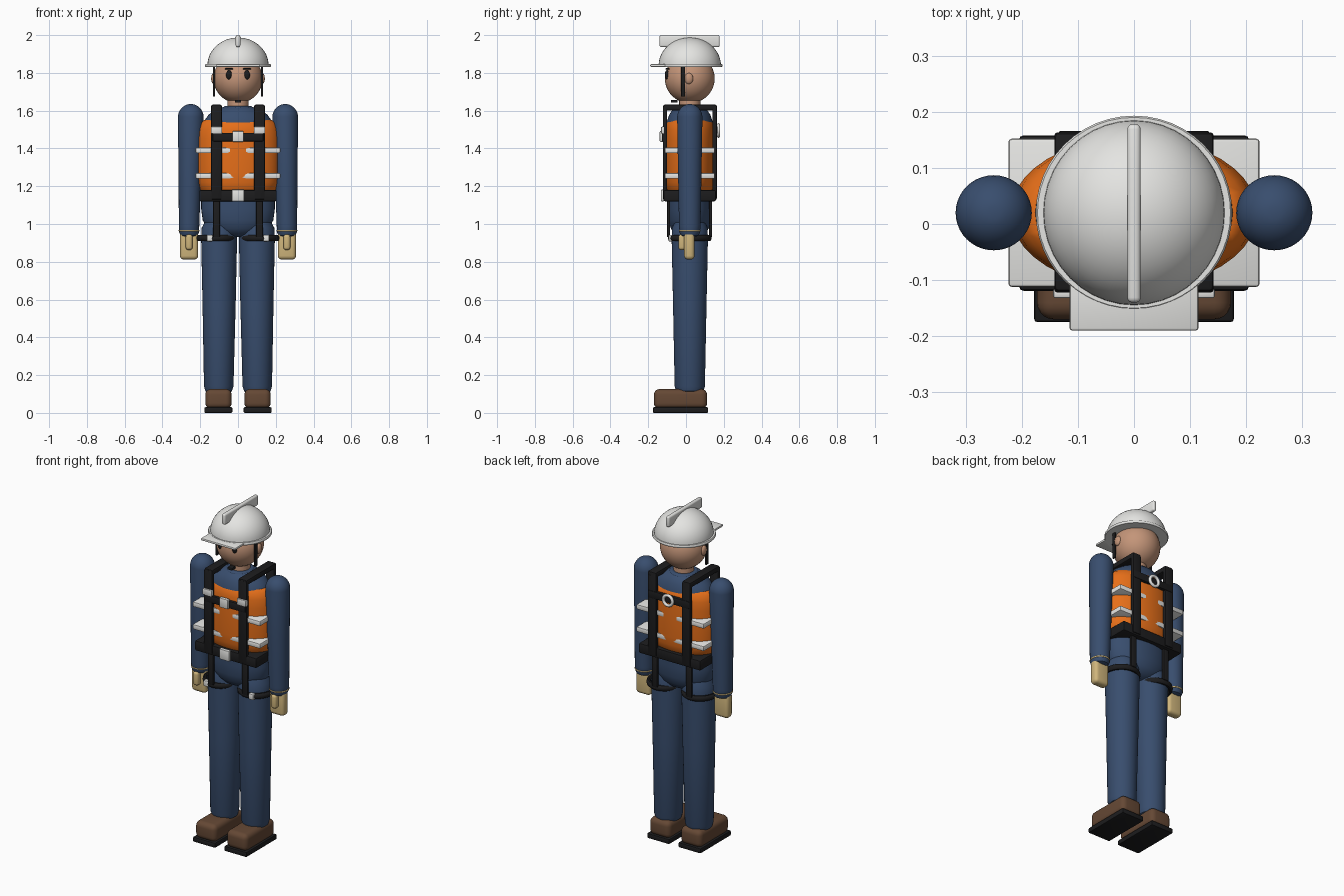
import bpy, bmesh, math
from mathutils import Matrix, Vector

cube = bpy.data.objects.get("Cube")
if cube:
    bpy.data.objects.remove(cube, do_unlink=True)


def material(name, *rgb):
    m = bpy.data.materials.new(name)
    m.use_nodes = True
    m.diffuse_color = (*rgb, 1)
    bsdf = m.node_tree.nodes["Principled BSDF"]
    bsdf.inputs["Base Color"].default_value = (*rgb, 1)
    bsdf.inputs["Roughness"].default_value = 0.7
    return m


NAVY = material("navy cloth", 0.04, 0.075, 0.155)
ORANGE = material("safety orange", 0.8, 0.16, 0.01)
WHITE = material("white", 0.78, 0.78, 0.76)
BLACK = material("black webbing", 0.012, 0.012, 0.013)
SKIN = material("skin", 0.55, 0.3, 0.19)
TAN = material("tan leather", 0.62, 0.46, 0.2)
BROWN = material("brown leather", 0.13, 0.065, 0.035)
CY = 0.02  # depth of the body axis


def finish(name, bm, mat):
    bmesh.ops.recalc_face_normals(bm, faces=bm.faces)
    mesh = bpy.data.meshes.new(name)
    bm.to_mesh(mesh)
    bm.free()
    mesh.materials.append(mat)
    obj = bpy.data.objects.new(name, mesh)
    bpy.context.collection.objects.link(obj)
    bpy.ops.object.select_all(action='DESELECT')
    obj.select_set(True)
    bpy.context.view_layer.objects.active = obj
    bpy.ops.object.shade_smooth_by_angle(angle=math.radians(40))
    return obj


def box(name, mat, x, y, z, bevel=0.005, segments=2):
    """Box from (min, max) ranges with rounded edges."""
    bm = bmesh.new()
    bmesh.ops.create_cube(bm, size=1)
    for v in bm.verts:
        v.co = Vector([r[0] + (c + 0.5) * (r[1] - r[0]) for r, c in zip((x, y, z), v.co)])
    if bevel:
        bmesh.ops.bevel(bm, geom=bm.edges[:], offset=bevel, segments=segments,
                        profile=0.5, affect='EDGES')
    return finish(name, bm, mat)


def ball(name, mat, center, radii, top_half=False):
    bm = bmesh.new()
    bmesh.ops.create_uvsphere(bm, u_segments=40, v_segments=24, radius=1)
    if top_half:
        bmesh.ops.bisect_plane(bm, geom=bm.verts[:] + bm.edges[:] + bm.faces[:], dist=1e-4,
                               plane_co=(0, 0, 0), plane_no=(0, 0, -1), clear_outer=True)
        bmesh.ops.holes_fill(bm, edges=[e for e in bm.edges if e.is_boundary])
    bmesh.ops.transform(bm, verts=bm.verts,
                        matrix=Matrix.Translation(center) @ Matrix.Diagonal((*radii, 1)))
    return finish(name, bm, mat)


def stack(name, mat, rings, n=40):
    """Elliptical rings (z, rx, ry, cx) skinned from bottom to top."""
    bm = bmesh.new()
    loops = []
    for z, rx, ry, cx in rings:
        loops.append([bm.verts.new((cx + rx * math.cos(2 * math.pi * i / n),
                                    CY + ry * math.sin(2 * math.pi * i / n), z))
                      for i in range(n)])
    for a, b in zip(loops, loops[1:]):
        for i in range(n):
            bm.faces.new((a[i], a[(i + 1) % n], b[(i + 1) % n], b[i]))
    bm.faces.new(loops[0][::-1])
    bm.faces.new(loops[-1])
    return finish(name, bm, mat)


def ring(name, mat, center, major, minor, scale=(1, 1, 1), upright=False, n=40, m=10):
    bm = bmesh.new()
    grid = []
    for i in range(n):
        a = 2 * math.pi * i / n
        grid.append([])
        for j in range(m):
            b = 2 * math.pi * j / m
            r = major + minor * math.cos(b)
            grid[-1].append(bm.verts.new((r * math.cos(a) * scale[0], r * math.sin(a) * scale[1],
                                          minor * math.sin(b) * scale[2])))
    for i in range(n):
        for j in range(m):
            k, l = (i + 1) % n, (j + 1) % m
            bm.faces.new((grid[i][j], grid[k][j], grid[k][l], grid[i][l]))
    turn = Matrix.Rotation(math.pi / 2, 4, 'X') if upright else Matrix()
    bmesh.ops.transform(bm, verts=bm.verts, matrix=Matrix.Translation(center) @ turn)
    return finish(name, bm, mat)


def span(side, a, b):
    return tuple(sorted((side * a, side * b)))


# Head and neck
ball("head", SKIN, (0, CY, 1.77), (0.13, 0.132, 0.13))
stack("neck", SKIN, [(1.58, 0.056, 0.056, 0), (1.68, 0.056, 0.056, 0)])
ring("collar", NAVY, (0, CY, 1.61), 0.064, 0.016)

# Helmet
ball("helmet_shell", WHITE, (0, CY, 1.84), (0.162, 0.165, 0.147), top_half=True)
stack("helmet_brim", WHITE, [(1.831, 0.172, 0.17, 0), (1.835, 0.175, 0.173, 0),
                             (1.843, 0.175, 0.173, 0), (1.847, 0.172, 0.17, 0)], 48)
box("helmet_visor", WHITE, (-0.115, 0.115), (-0.19, -0.06), (1.832, 1.846))
box("helmet_crest", WHITE, (-0.012, 0.012), (-0.14, 0.178), (1.937, 2.0), 0.009, 3)
box("chin_cup", BLACK, (-0.016, 0.016), (-0.08, -0.045), (1.642, 1.657), 0.003)

# Torso, pelvis and vest
stack("torso", NAVY, [(1.08, 0.19, 0.112, 0), (1.3, 0.195, 0.122, 0), (1.48, 0.195, 0.13, 0),
                      (1.54, 0.183, 0.122, 0), (1.58, 0.155, 0.108, 0),
                      (1.61, 0.11, 0.088, 0), (1.625, 0.06, 0.06, 0)])
stack("pelvis", NAVY, [(0.93, 0.05, 0.035, 0), (0.945, 0.11, 0.075, 0), (0.975, 0.16, 0.1, 0),
                       (1.02, 0.187, 0.113, 0), (1.08, 0.195, 0.117, 0), (1.15, 0.195, 0.117, 0)])
stack("vest", ORANGE, [(1.17, 0.19, 0.112, 0), (1.185, 0.203, 0.122, 0), (1.22, 0.215, 0.131, 0),
                       (1.27, 0.22, 0.135, 0), (1.45, 0.22, 0.135, 0), (1.5, 0.214, 0.132, 0),
                       (1.535, 0.2, 0.124, 0), (1.55, 0.18, 0.112, 0)])
for label, z in (("upper", 1.39), ("lower", 1.255)):
    box(label + "_reflective_band", WHITE, (-0.224, 0.224), (-0.112, 0.152),
        (z - 0.015, z + 0.015), 0.006)

# Harness centre pieces
box("belt", BLACK, (-0.205, 0.205), (-0.119, 0.158), (1.12, 1.18), 0.008)
box("belt_buckle", WHITE, (-0.033, 0.033), (-0.133, -0.115), (1.12, 1.182), 0.004)
box("chest_strap", BLACK, (-0.135, 0.135), (-0.128, -0.108), (1.438, 1.482))
box("chest_buckle", WHITE, (-0.029, 0.029), (-0.139, -0.118), (1.435, 1.492), 0.004)
box("back_strap", BLACK, (-0.135, 0.135), (0.145, 0.166), (1.475, 1.52))
ring("back_ring", WHITE, (0, 0.172, 1.495), 0.03, 0.009, upright=True)

for s, side in ((1, "left_"), (-1, "right_")):
    # Face and helmet straps
    ball(side + "eye", BLACK, (s * 0.048, -0.101, 1.79), (0.015, 0.011, 0.025))
    box(side + "eyebrow", BLACK, span(s, 0.027, 0.068), (-0.108, -0.088), (1.817, 1.825), 0.002)
    ball(side + "ear", SKIN, (s * 0.128, CY - 0.005, 1.77), (0.014, 0.023, 0.029))
    box(side + "chin_strap", BLACK, span(s, 0.122, 0.133), (-0.026, -0.004), (1.675, 1.835), 0.003)

    # Shoulder webbing, front to back over the top
    x = span(s, 0.086, 0.142)
    box(side + "front_strap", BLACK, x, (-0.122, -0.1), (1.13, 1.625))
    box(side + "back_strap", BLACK, x, (0.14, 0.163), (1.13, 1.625))
    box(side + "shoulder_strap", BLACK, x, (-0.12, 0.163), (1.6, 1.632), 0.008)
    box(side + "strap_adjuster", WHITE, span(s, 0.084, 0.144), (-0.132, -0.115),
        (1.478, 1.515), 0.004)

    # Thigh webbing
    thin = span(s, 0.096, 0.132)
    box(side + "front_thigh_strap", BLACK, thin, (-0.1, -0.084), (0.93, 1.13), 0.004)
    box(side + "back_thigh_strap", BLACK, thin, (0.122, 0.138), (0.93, 1.13), 0.004)
    ring(side + "thigh_loop", BLACK, (s * 0.115, CY, 0.925), 0.094, 0.013, (1, 1.08, 1.3))
    box(side + "thigh_buckle", WHITE, span(s, 0.135, 0.165), (-0.092, -0.07),
        (0.908, 0.942), 0.003)

    # Arm tilting slightly outward
    rings = []
    for i in range(1, 10):
        a = math.pi / 2 * (1 - i / 9.3)
        rings.append((1.565 + 0.07 * math.sin(a), 0.068 * math.cos(a),
                      0.067 * math.cos(a), s * 0.25))
    arm = [(0.932, 0.03, 0.03, s * 0.259), (0.938, 0.045, 0.046, s * 0.259),
           (0.955, 0.052, 0.054, s * 0.259), (0.99, 0.054, 0.057, s * 0.259),
           (1.27, 0.06, 0.062, s * 0.255)]
    stack(side + "arm", NAVY, arm + rings[::-1] + [(1.634, 0.01, 0.01, s * 0.25)]
          if rings[0][0] < rings[-1][0] else arm + sorted(rings))

    # Glove
    ring(side + "glove_cuff", TAN, (s * 0.259, CY, 0.965), 0.0505, 0.005, (1, 1.04, 1))
    box(side + "glove", TAN, span(s, 0.211, 0.307), (-0.01, 0.045), (0.812, 0.96), 0.02, 4)
    box(side + "thumb", TAN, span(s, 0.241, 0.277), (-0.04, 0.005), (0.862, 0.945), 0.015, 4)

    # Leg, hip to ankle
    stack(side + "leg", NAVY, [(0.105, 0.05, 0.05, s * 0.102), (0.115, 0.07, 0.072, s * 0.102),
                               (0.14, 0.078, 0.08, s * 0.102), (0.59, 0.088, 0.089, s * 0.1),
                               (0.92, 0.095, 0.096, s * 0.1), (0.98, 0.092, 0.094, s * 0.1),
                               (1.03, 0.065, 0.07, s * 0.1)])

    # Boot
    box(side + "boot", BROWN, span(s, 0.034, 0.173), (-0.17, 0.112), (0.022, 0.126), 0.03, 5)
    box(side + "boot_sole", BLACK, span(s, 0.03, 0.178), (-0.175, 0.117), (0, 0.03), 0.006)
